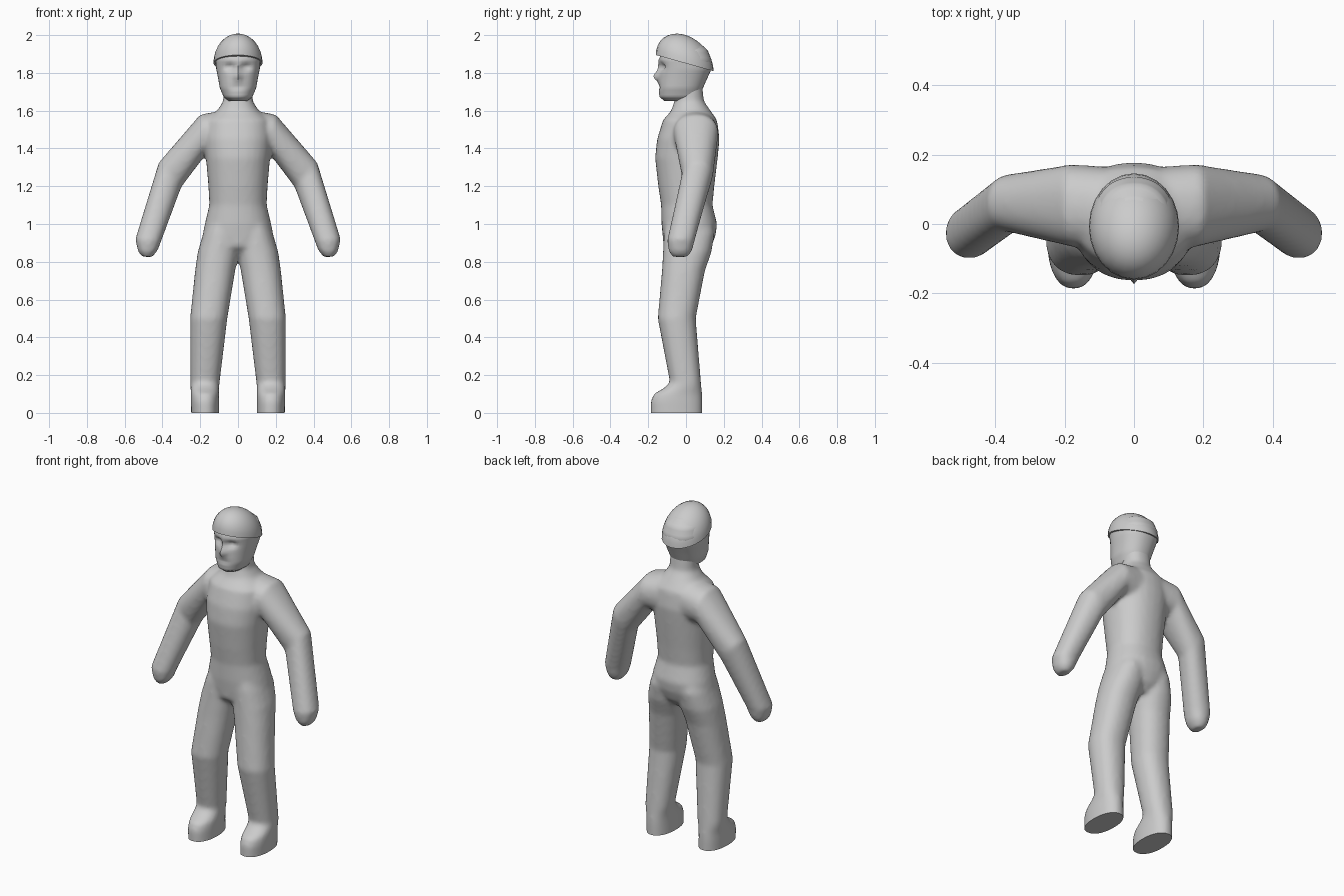
import bpy, bmesh, math
from mathutils import Vector

if "Cube" in bpy.data.objects:
    bpy.data.objects.remove(bpy.data.objects["Cube"])

skin = bpy.data.materials.new("plain grey")
skin.diffuse_color = (0.6, 0.6, 0.6, 1)
skin.use_nodes = True
skin.node_tree.nodes["Principled BSDF"].inputs["Base Color"].default_value = skin.diffuse_color


def signed_pow(v, p):
    return math.copysign(abs(v) ** p, v)


def oval(ax, az, bx, bz, yf, yb, n=20, p=0.9):
    """Ring spanning a to b in xz, and yf to yb in depth."""
    pts = []
    for i in range(n):
        t = 2 * math.pi * i / n
        c, s = signed_pow(math.cos(t), p), signed_pow(math.sin(t), p)
        pts.append(Vector(((ax + bx) / 2 + c * (ax - bx) / 2,
                           (yf + yb) / 2 + s * (yb - yf) / 2,
                           (az + bz) / 2 + c * (az - bz) / 2)))
    return pts


def loft(bm, rings):
    """Skin the rings into a closed tube."""
    vs = [[bm.verts.new(p) for p in r] for r in rings]
    n = len(vs[0])
    faces = [bm.faces.new((a[i], a[(i + 1) % n], b[(i + 1) % n], b[i]))
             for a, b in zip(vs, vs[1:]) for i in range(n)]
    faces += [bm.faces.new(vs[0][::-1]), bm.faces.new(vs[-1])]
    bmesh.ops.recalc_face_normals(bm, faces=faces)


def finish(bm, name, angle):
    me = bpy.data.meshes.new(name)
    bm.to_mesh(me)
    bm.free()
    me.materials.append(skin)
    ob = bpy.data.objects.new(name, me)
    bpy.context.collection.objects.link(ob)
    bpy.ops.object.select_all(action='DESELECT')
    ob.select_set(True)
    bpy.context.view_layer.objects.active = ob
    bpy.ops.object.shade_smooth_by_angle(angle=math.radians(angle))
    return ob


# Torso: height, half width, front, back
torso = [(.83, .04, -.06, .09), (.88, .13, -.118, .135), (.94, .188, -.124, .157),
         (1.0, .176, -.13, .165), (1.1, .152, -.132, .14), (1.2, .157, -.147, .15),
         (1.35, .17, -.164, .168), (1.45, .18, -.153, .178), (1.55, .17, -.122, .165),
         (1.6, .11, -.078, .13), (1.65, .078, -.062, .095), (1.75, .075, -.05, .085)]
# Leg and foot: height, inner x, outer x, front, back
leg = [(-.06, .1, .248, -.188, .088), (0, .1, .248, -.188, .088),
       (.06, .1, .25, -.188, .088), (.1, .1, .25, -.172, .086),
       (.13, .1, .252, -.12, .083), (.16, .097, .252, -.085, .08),
       (.5, .056, .254, -.15, .052), (.75, .015, .228, -.128, .1),
       (.85, -.005, .214, -.122, .135), (.95, -.01, .185, -.118, .152),
       (1.0, .0, .165, -.11, .14)]
# Arm and hand: outer x, z, inner x, z, front, back
arm = [(.06, 1.605, .08, 1.36, -.08, .165), (.2, 1.58, .165, 1.375, -.065, .172),
       (.42, 1.325, .3, 1.195, -.022, .143), (.544, .92, .406, .91, -.1, .047),
       (.53, .855, .425, .86, -.093, .032), (.51, .828, .455, .824, -.072, .01)]

bm = bmesh.new()
loft(bm, [oval(w, z, -w, z, f, b, 28) for z, w, f, b in torso])
for s in (-1, 1):
    loft(bm, [oval(s * o, z, s * i, z, f, b) for z, i, o, f, b in leg])
    loft(bm, [oval(s * ox, oz, s * ix, iz, f, b) for ox, oz, ix, iz, f, b in arm])
raw = finish(bm, "body_blank", 40)

# Blend the limbs into the torso
mod = raw.modifiers.new("blend", 'REMESH')
mod.mode = 'VOXEL'
mod.voxel_size = 0.012
mod = raw.modifiers.new("soften", 'SMOOTH')
mod.factor = 0.5
mod.iterations = 8
bpy.context.view_layer.update()
dg = bpy.context.evaluated_depsgraph_get()
bm = bmesh.new()
bm.from_object(raw, dg)
bpy.data.objects.remove(raw)

# Flat soles
cut = bmesh.ops.bisect_plane(bm, geom=bm.verts[:] + bm.edges[:] + bm.faces[:],
                             plane_co=(0, 0, 0), plane_no=(0, 0, -1), clear_outer=True)
rim = [e for e in cut["geom_cut"] if isinstance(e, bmesh.types.BMEdge)]
bmesh.ops.holes_fill(bm, edges=rim)
finish(bm, "body", 50)

# Head: height, half width, front, back
head = [(1.652, .05, -.115, .06), (1.672, .076, -.14, .07), (1.72, .096, -.146, .09),
        (1.77, .105, -.143, .112), (1.82, .115, -.14, .135), (1.87, .12, -.142, .135),
        (1.92, .105, -.125, .115), (1.96, .06, -.08, .07)]
rows = []
for a, b in zip(head, head[1:]):
    for k in range(4):
        rows.append([u + (v - u) * k / 4 for u, v in zip(a, b)])
rows.append(head[-1])


def bump(v, x, z, rx, rz):
    return math.exp(-((v.x - x) / rx) ** 2 - ((v.z - z) / rz) ** 2)


bm = bmesh.new()
loft(bm, [oval(w, z, -w, z, f, b, 40) for z, w, f, b in rows])
# Nose, eye sockets and mouth
for v in bm.verts:
    if v.co.y < -.03:
        c = v.co.copy()
        v.co.y -= .026 * bump(c, 0, 1.78, .018, .022) + .012 * bump(c, 0, 1.82, .014, .04)
        v.co.y += .026 * (bump(c, .042, 1.832, .026, .018) + bump(c, -.042, 1.832, .026, .018))
        v.co.y += .01 * bump(c, 0, 1.725, .04, .009)
finish(bm, "head", 60)

# Cap: a dome on a rim that is lower at the back
bm = bmesh.new()
rings = []
for k in range(9):
    t = math.radians(k * 10.8)
    r, h = math.cos(t), math.sin(t)
    ring = oval(.13 * r, 0, -.13 * r, 0, -.007 - .153 * r, -.007 + .153 * r, 24, 1)
    for p in ring:
        p.z = 1.85 - .28 * p.y + .15 * h
    rings.append(ring)
loft(bm, rings)
finish(bm, "cap", 50)
